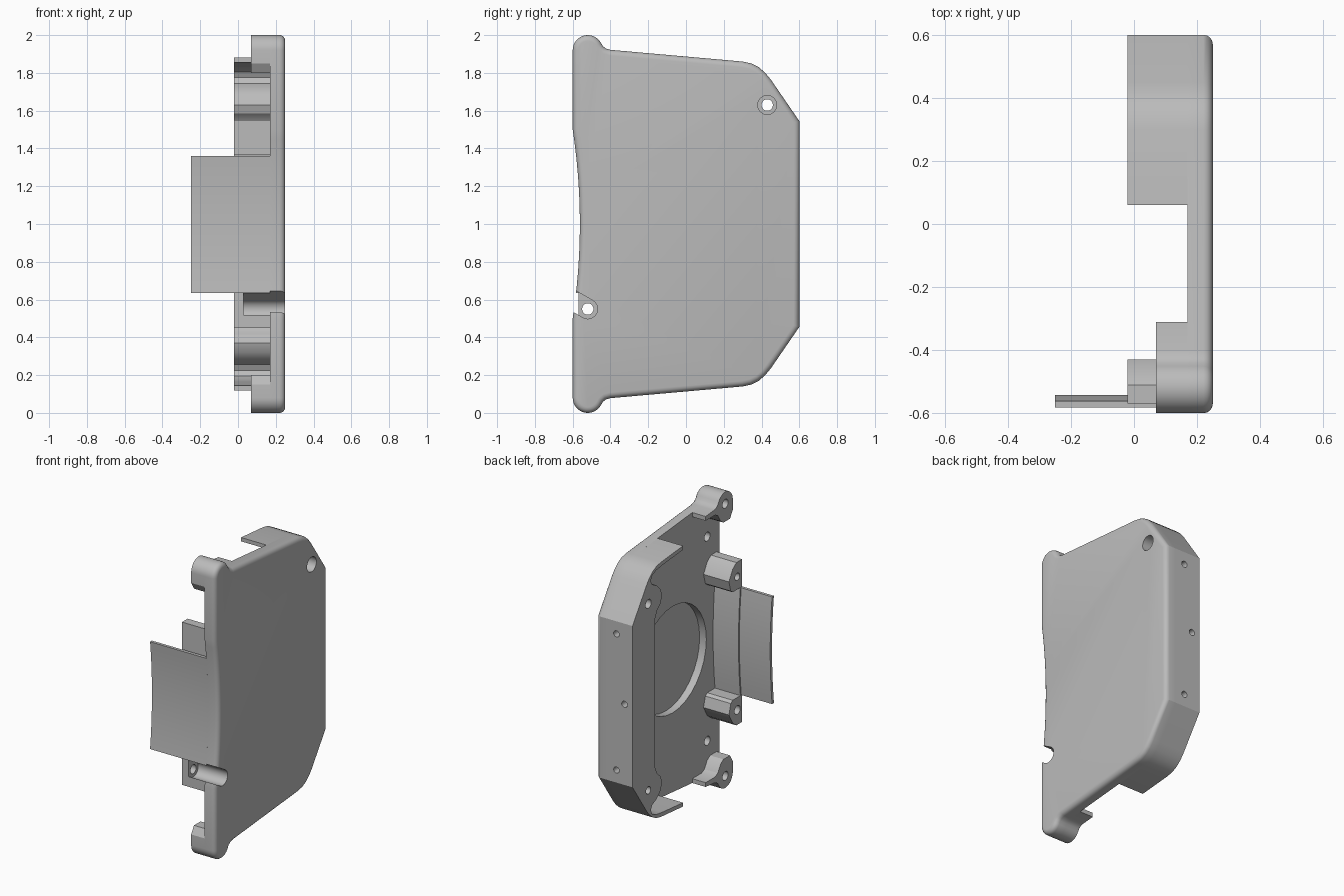
import bpy, bmesh, math
from mathutils import Matrix

if "Cube" in bpy.data.objects:
    bpy.data.objects.remove(bpy.data.objects["Cube"])

grey = bpy.data.materials.new("plain grey")
grey.use_nodes = True
grey.diffuse_color = (0.5, 0.5, 0.5, 1)
grey.node_tree.nodes["Principled BSDF"].inputs["Base Color"].default_value = (0.5, 0.5, 0.5, 1)


def make(name, bm):
    bmesh.ops.recalc_face_normals(bm, faces=bm.faces)
    mesh = bpy.data.meshes.new(name)
    bm.to_mesh(mesh)
    bm.free()
    mesh.materials.append(grey)
    obj = bpy.data.objects.new(name, mesh)
    bpy.context.collection.objects.link(obj)
    return obj


def prism(name, profile, x0, x1, round_edge=0):
    """Extrude a (y, z) profile along x, optionally rounding the x1 rim."""
    bm = bmesh.new()
    base = bm.faces.new([bm.verts.new((x0, y, z)) for y, z in profile])
    new = bmesh.ops.extrude_face_region(bm, geom=[base])["geom"]
    tops = [v for v in new if isinstance(v, bmesh.types.BMVert)]
    bmesh.ops.translate(bm, verts=tops, vec=(x1 - x0, 0, 0))
    if round_edge:
        rim = [e for e in bm.edges if all(v in tops for v in e.verts)]
        bmesh.ops.bevel(bm, geom=rim, offset=round_edge, segments=4,
                        profile=0.5, affect='EDGES')
    return make(name, bm)


def disc(y, z, r, count=32):
    return [(y + r * math.cos(math.tau * i / count), z + r * math.sin(math.tau * i / count))
            for i in range(count)]


def flip(profile):
    return [(y, 2 - z) for y, z in reversed(profile)]


def cut(obj, cutter):
    mod = obj.modifiers.new("cut", 'BOOLEAN')
    mod.operation, mod.solver, mod.object = 'DIFFERENCE', 'EXACT', cutter
    bpy.context.view_layer.objects.active = obj
    bpy.ops.object.modifier_apply(modifier=mod.name)
    bpy.data.objects.remove(cutter)


def drill(obj, y, z, r, x0, x1):
    cut(obj, prism("drill", disc(y, z, r), x0, x1))


def drill_back(obj, x, z):
    bm = bmesh.new()
    bmesh.ops.create_cone(bm, cap_ends=True, segments=24, radius1=0.021, radius2=0.021, depth=0.2,
                          matrix=Matrix.Translation((x, 0.6, z)) @ Matrix.Rotation(math.pi / 2, 4, 'X'))
    cut(obj, make("drill", bm))


def front_y(z):
    """Concave front edge."""
    return -0.562 - 0.038 * ((z - 1) / 0.5) ** 2


FLOOR, OUTER, RIM, LUG = 0.17, 0.25, -0.02, 0.07

# Shared outline pieces, upper half only
lug_arc = [(-0.52 + 0.08 * math.cos(math.radians(a)), 1.92 + 0.08 * math.sin(math.radians(a)))
           for a in range(180, 20, -10)]
lug_fillet = [(-0.44, 1.942), (-0.425, 1.929), (-0.4, 1.922)]
back_corner = [(0.3, 1.86), (0.345, 1.85), (0.385, 1.83), (0.42, 1.8), (0.45, 1.763), (0.6, 1.545)]
front_edge = [(front_y(1 + i * 0.05), 1 + i * 0.05) for i in range(11)]

# Main plate with rounded outer rim
half = front_edge + lug_arc + lug_fillet + back_corner
plate = prism("side_plate", half + flip(half)[:-1], FLOOR, OUTER, 0.03)
drill(plate, -0.1, 1.0, 0.36, 0.1, 0.22)
for z in (0.31, 1.69):
    drill(plate, -0.47, z, 0.03, 0.1, 0.21)

# Thick back wall with screw posts and thin upper and lower arms
inner = [(0.36, 1.5), (0.335, 1.555), (0.3, 1.585), (0.285, 1.63), (0.3, 1.68), (0.34, 1.72),
         (0.39, 1.745), (0.405, 1.775), (0.39, 1.805), (0.35, 1.825), (0.28, 1.835), (0.06, 1.855)]
wall_half = inner + [(0.06, 1.881)] + back_corner
wall = prism("back_wall", wall_half + flip(wall_half), RIM, FLOOR)
for x, z in ((0.1, 1.46), (0.04, 1.0), (0.1, 0.54)):
    drill_back(wall, x, z)
drill(wall, 0.43, 0.37, 0.025, -0.1, 0.1)

# Countersunk through hole in the upper back corner
drill(wall, 0.43, 1.63, 0.03, -0.1, 0.3)
drill(wall, 0.43, 1.63, 0.05, 0.03, 0.3)
drill(plate, 0.43, 1.63, 0.05, 0.1, 0.3)

# Front corner lugs
lug = [(-0.6, 1.85)] + lug_arc + lug_fillet + [
    (-0.31, 1.914), (-0.31, 1.885), (-0.41, 1.885), (-0.44, 1.87), (-0.47, 1.82), (-0.5, 1.8), (-0.57, 1.8)]
lugs = [prism("upper_lug", lug, LUG, FLOOR), prism("lower_lug", flip(lug), LUG, FLOOR)]
for part, z in zip(lugs, (1.92, 0.08)):
    drill(part, -0.52, z, 0.03, 0, 0.16)

# Front screw bosses
boss = [(-0.57, 1.365), (-0.57, 1.55), (-0.51, 1.55), (-0.47, 1.52), (-0.43, 1.45), (-0.45, 1.38), (-0.47, 1.365)]
upper_boss = prism("upper_boss", boss, RIM, FLOOR)
lower_boss = prism("lower_boss", flip(boss), RIM, FLOOR)
drill(upper_boss, -0.52, 1.45, 0.025, -0.1, 0.12)
drill(lower_boss, -0.52, 0.55, 0.03, -0.1, 0.3)

# Open slanted screw channel through plate and lower boss
for part, x0 in ((plate, 0.1), (lower_boss, 0.03)):
    drill(part, -0.52, 0.55, 0.052, x0, 0.3)
    slot = [(-0.494, 0.595), (-0.546, 0.505), (-0.72, 0.605), (-0.668, 0.695)]
    cut(part, prism("slot", slot, x0, 0.3))


# Curved front panel and its thicker root
def curved_panel(name, thickness, x0, x1):
    zs = [0.635 + 0.725 * i / 16 for i in range(17)]
    outer = [(front_y(z), z) for z in zs]
    return prism(name, outer + [(y + thickness, z) for y, z in reversed(outer)], x0, x1)


panel = curved_panel("front_panel", 0.02, -0.25, RIM)
root = curved_panel("front_panel_root", 0.03, RIM, FLOOR)

# Smooth curved surfaces, keep hard edges
bpy.ops.object.select_all(action='DESELECT')
for part in [plate, wall, upper_boss, lower_boss, panel, root] + lugs:
    part.select_set(True)
bpy.context.view_layer.objects.active = plate
bpy.ops.object.shade_smooth_by_angle(angle=math.radians(30))
